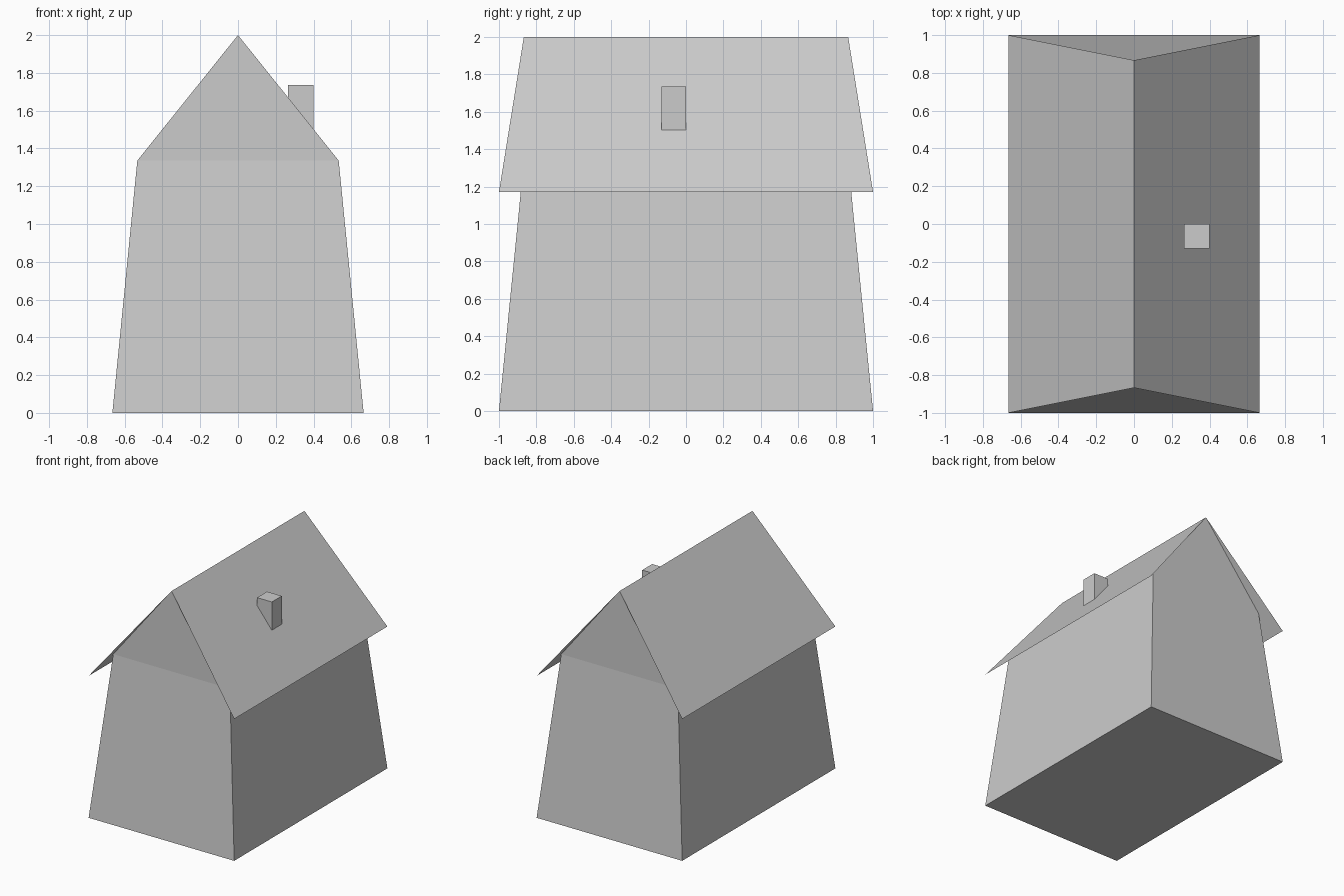
import bpy

if "Cube" in bpy.data.objects:
    bpy.data.objects.remove(bpy.data.objects["Cube"])

GREY = (0.6, 0.6, 0.6, 1)
mat = bpy.data.materials.new("plain grey")
mat.use_nodes = True
mat.diffuse_color = GREY
mat.node_tree.nodes["Principled BSDF"].inputs["Base Color"].default_value = GREY

BASE_X, BASE_Y = 0.665, 1.0     # footprint half sizes, also the roof eaves
TOP_X, TOP_Y = 0.533, 0.867     # half sizes at the top of the walls
WALL_Z, RIDGE_Z = 1.336, 2.0
PITCH = (RIDGE_Z - WALL_Z) / TOP_X


def roof_z(x):
    return RIDGE_Z - PITCH * abs(x)


def rect(hx, hy, z):
    return [(-hx, -hy, z), (hx, -hy, z), (hx, hy, z), (-hx, hy, z)]


def add_part(name, verts, faces):
    mesh = bpy.data.meshes.new(name)
    mesh.from_pydata(verts, [], faces)
    mesh.materials.append(mat)
    obj = bpy.data.objects.new(name, mesh)
    bpy.context.collection.objects.link(obj)
    return obj


SIDES = [(i, (i + 1) % 4, (i + 1) % 4 + 4, i + 4) for i in range(4)]

# Tapered walls with upright gables, open under the roof
ridge = [(0, -TOP_Y, RIDGE_Z), (0, TOP_Y, RIDGE_Z)]
add_part("house_walls",
         rect(BASE_X, BASE_Y, 0) + rect(TOP_X, TOP_Y, WALL_Z) + ridge,
         [(3, 2, 1, 0)] + SIDES + [(4, 5, 8), (6, 7, 9)])

# Thin roof sheet, flaring out towards the eaves
add_part("roof", rect(BASE_X, BASE_Y, roof_z(BASE_X)) + ridge,
         [(1, 2, 5, 4), (3, 0, 4, 5)])

# Chimney whose foot follows the roof slope
x0, x1, y0, y1, top = 0.265, 0.4, -0.13, 0.0, 1.735
plan = [(x0, y0), (x1, y0), (x1, y1), (x0, y1)]
add_part("chimney",
         [(x, y, roof_z(x) - 0.002) for x, y in plan] + [(x, y, top) for x, y in plan],
         [(3, 2, 1, 0), (4, 5, 6, 7)] + SIDES)
